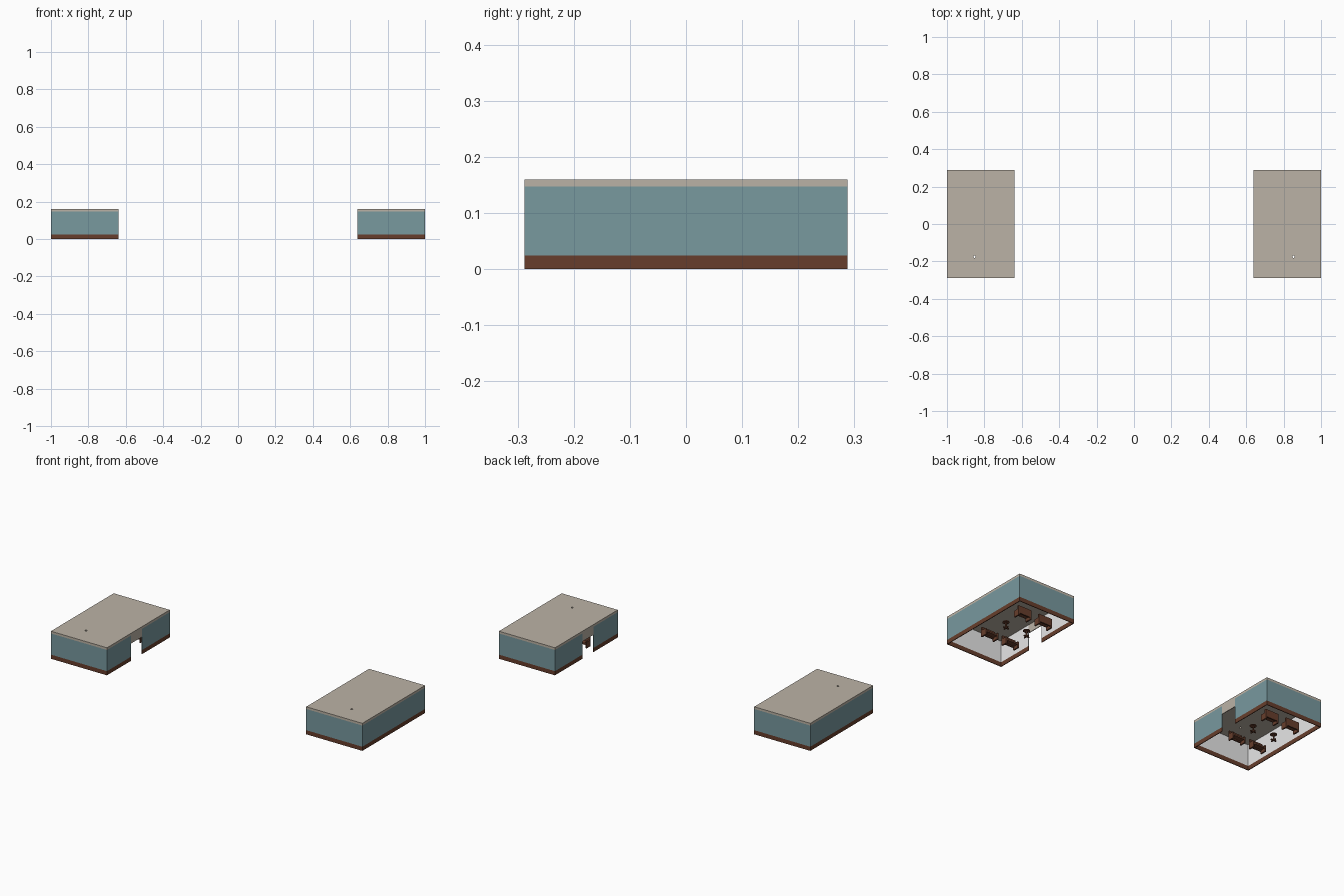
import bpy, bmesh, math
from mathutils import Matrix, Vector

if "Cube" in bpy.data.objects:
    bpy.data.objects.remove(bpy.data.objects["Cube"])


def material(name, rgb):
    m = bpy.data.materials.new(name)
    m.diffuse_color = (*rgb, 1)
    m.use_nodes = True
    m.node_tree.nodes["Principled BSDF"].inputs["Base Color"].default_value = m.diffuse_color
    return m


BEIGE = material("beige", (0.50, 0.45, 0.38))
TEAL = material("teal", (0.188, 0.319, 0.347))
BROWN = material("brown", (0.136, 0.048, 0.025))
WHITE = material("white", (0.92, 0.92, 0.92))

X0, X1, YH = 0.64, 1.0, 0.288       # room limits
T = 0.004                           # wall thickness
BASE, EAVE, TOP = 0.024, 0.147, 0.16
DOOR_A, DOOR_B, DOOR_TOP = -0.067, 0.035, 0.10
XC = (X0 + X1) / 2


def boxes(name, specs, mats, inner=None):
    """Join boxes (x0,x1,y0,y1,z0,z1); faces turned to the point inner use the second material."""
    bm = bmesh.new()
    for a, b, c, d, e, f in specs:
        a, b = min(a, b), max(a, b)
        mat = Matrix.Translation(((a + b) / 2, (c + d) / 2, (e + f) / 2)) @ \
            Matrix.Diagonal((b - a, d - c, f - e, 1))
        verts = bmesh.ops.create_cube(bm, size=1, matrix=mat)["verts"]
        if inner:
            # the broad inward face of a thin wall
            axis = 0 if b - a < d - c else 1
            for face in {p for v in verts for p in v.link_faces}:
                face.normal_update()
                n = face.normal[axis]
                mid = face.calc_center_median()[axis]
                if abs(n) > 0.5 and n * (inner[axis] - mid) > 0:
                    face.material_index = 1
    return finish(name, bm, mats)


def finish(name, bm, mats):
    me = bpy.data.meshes.new(name)
    bm.to_mesh(me)
    bm.free()
    for m in mats:
        me.materials.append(m)
    ob = bpy.data.objects.new(name, me)
    bpy.context.collection.objects.link(ob)
    return ob


def walls(s, z0, z1):
    """Four walls, with the doorway left open in the one facing the other room."""
    return [(s * X0, s * X1, -YH, -YH + T, z0, z1),
            (s * X0, s * X1, YH - T, YH, z0, z1),
            (s * (X1 - T), s * X1, -YH + T, YH - T, z0, z1),
            (s * X0, s * (X0 + T), -YH + T, DOOR_A, z0, z1),
            (s * X0, s * (X0 + T), DOOR_B, YH - T, z0, z1)]


def cylinder(bm, x, y, z0, z1, r, sides):
    bmesh.ops.create_cone(bm, cap_ends=True, segments=sides, radius1=r, radius2=r,
                          depth=z1 - z0, matrix=Matrix.Translation((x, y, (z0 + z1) / 2)))


def sofa(name, x, y, back):
    """Seat on legs with a backrest; back is the y direction of the backrest."""
    w, d = 0.042, 0.018
    specs = [(x - w, x + w, y - d, y + d, 0.018, 0.027)]
    yb = y + back * d
    specs.append((x - w, x + w, min(yb, yb - back * 0.008), max(yb, yb - back * 0.008), 0.012, 0.055))
    for sx in (-1, 1):
        ex = x + sx * (w - 0.004)
        specs.append((ex - 0.004, ex + 0.004, y - d, y + d, 0.0, 0.036))
    boxes(name, specs, [BROWN])


def table(name, x, y):
    """Small round top on a pedestal with a cross foot."""
    bm = bmesh.new()
    cylinder(bm, x, y, 0.034, 0.038, 0.018, 12)
    cylinder(bm, x, y, 0.0, 0.034, 0.004, 8)
    for k in range(2):
        bmesh.ops.create_cube(bm, size=1, matrix=Matrix.Translation((x, y, 0.003)) @
                              Matrix.Rotation(k * math.pi / 2, 4, 'Z') @
                              Matrix.Diagonal((0.034, 0.006, 0.006, 1)))
    finish(name, bm, [BROWN])


for s, side in ((-1, "left"), (1, "right")):
    centre = Vector((s * XC, 0, 0.08))
    # shell
    boxes(side + "_baseboard", walls(s, 0, BASE), [BROWN])
    boxes(side + "_walls", walls(s, BASE, EAVE), [TEAL, WHITE], centre)
    boxes(side + "_door_lintel", [(s * X0, s * (X0 + T), DOOR_A, DOOR_B, DOOR_TOP, EAVE)], [BEIGE])

    # roof with a small round vent hole
    roof = boxes(side + "_roof", [(s * X0, s * X1, -YH, YH, EAVE, TOP)], [BEIGE])
    bm = bmesh.new()
    cylinder(bm, s * 0.853, -0.175, EAVE - 0.02, TOP + 0.02, 0.006, 12)
    cutter = finish(side + "_vent_cutter", bm, [BEIGE])
    cutter.hide_render = True
    cutter.hide_viewport = True
    cut = roof.modifiers.new("vent", 'BOOLEAN')
    cut.object = cutter
    cut.operation = 'DIFFERENCE'
    cut.solver = 'EXACT'

    # furniture: two groups of facing sofas with a table between
    for k, off in enumerate((-0.083, 0.053)):
        x = s * XC + off
        sofa(f"{side}_back_sofa_{k}", x, 0.16, 1)
        sofa(f"{side}_front_sofa_{k}", x, -0.10, -1)
        table(f"{side}_table_{k}", x, 0.028)
